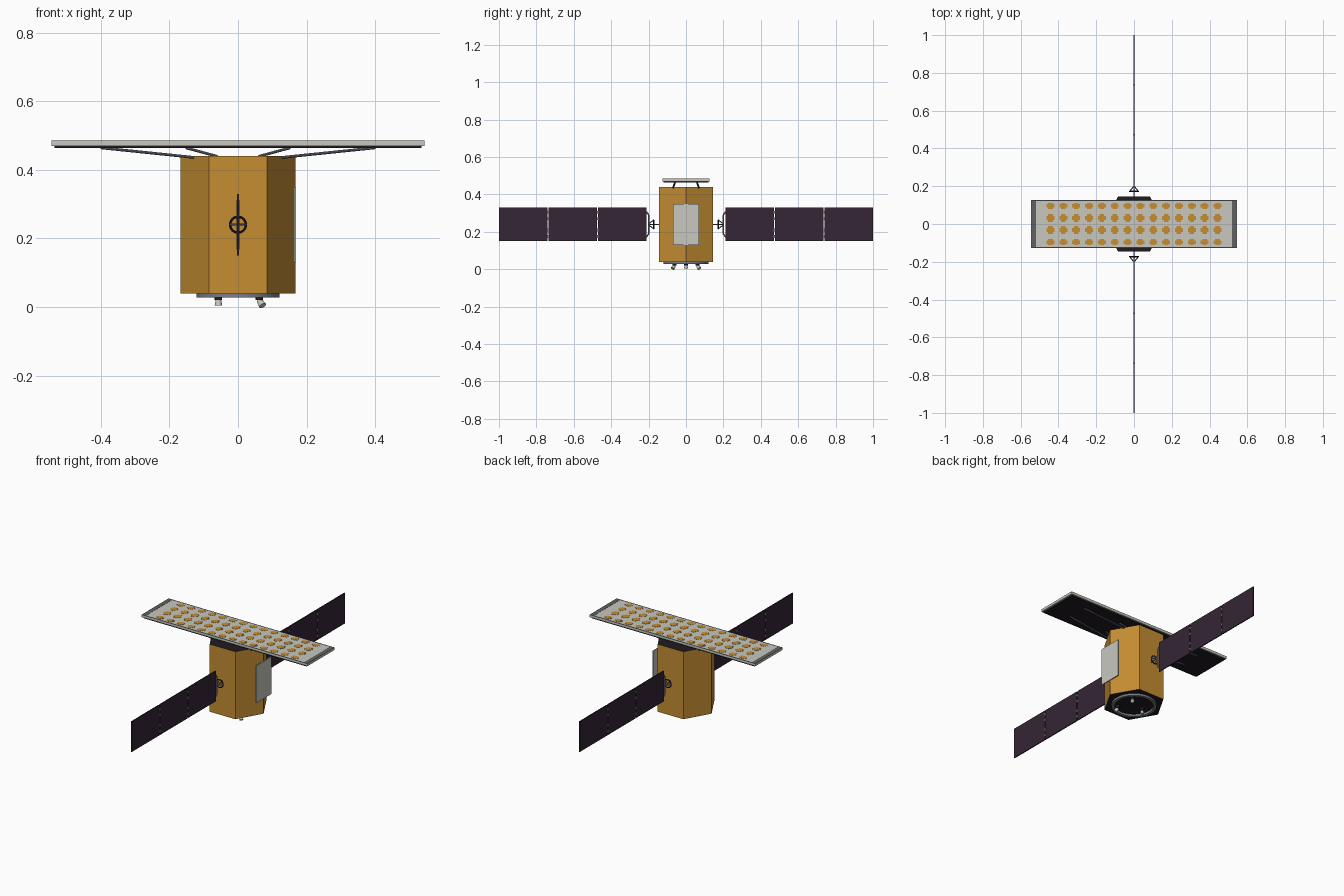
import bpy, bmesh, math
from mathutils import Vector, Matrix

if "Cube" in bpy.data.objects:
    bpy.data.objects.remove(bpy.data.objects["Cube"], do_unlink=True)


def material(name, r, g, b):
    m = bpy.data.materials.new(name)
    m.use_nodes = True
    m.diffuse_color = (r, g, b, 1)
    node = next(n for n in m.node_tree.nodes if n.type == "BSDF_PRINCIPLED")
    node.inputs["Base Color"].default_value = (r, g, b, 1)
    node.inputs["Roughness"].default_value = 0.7
    return m


gold = material("gold foil", 0.56, 0.27, 0.032)
white = material("pale panel", 0.58, 0.58, 0.53)
cell = material("dark purple cell", 0.034, 0.019, 0.036)
black = material("black", 0.015, 0.011, 0.014)
grey = material("metal grey", 0.2, 0.21, 0.24)
trim = material("dark grey trim", 0.12, 0.12, 0.12)


def finish(name, bm, *mats, smooth=False):
    bmesh.ops.recalc_face_normals(bm, faces=bm.faces)
    mesh = bpy.data.meshes.new(name)
    bm.to_mesh(mesh)
    bm.free()
    for m in mats:
        mesh.materials.append(m)
    ob = bpy.data.objects.new(name, mesh)
    bpy.context.collection.objects.link(ob)
    if smooth:
        bpy.ops.object.select_all(action="DESELECT")
        ob.select_set(True)
        bpy.context.view_layer.objects.active = ob
        bpy.ops.object.shade_smooth_by_angle()
    return ob


def add_box(bm, center, size):
    mat = Matrix.Translation(center) @ Matrix.Diagonal((*size, 1))
    bmesh.ops.create_cube(bm, size=1, matrix=mat)


def box(name, center, size, mat):
    bm = bmesh.new()
    add_box(bm, center, size)
    return finish(name, bm, mat)


def add_rod(bm, a, b, r1, r2=None, sides=10):
    a, b = Vector(a), Vector(b)
    d = b - a
    mat = Matrix.Translation((a + b) / 2) @ d.to_track_quat("Z", "Y").to_matrix().to_4x4()
    bmesh.ops.create_cone(bm, cap_ends=True, segments=sides, radius1=r1,
                          radius2=r1 if r2 is None else r2, depth=d.length, matrix=mat)


def rod(name, a, b, r1, mat, r2=None, sides=10):
    bm = bmesh.new()
    add_rod(bm, a, b, r1, r2, sides)
    return finish(name, bm, mat, smooth=True)


# Six-sided body: foil sides, black end caps
bm = bmesh.new()
ring = [bm.verts.new((0.168 * math.cos(i * math.pi / 3), 0.168 * math.sin(i * math.pi / 3), 0.04))
        for i in range(6)]
base = bm.faces.new(ring)
ext = bmesh.ops.extrude_face_region(bm, geom=[base], use_keep_orig=True)
bmesh.ops.translate(bm, vec=(0, 0, 0.4), verts=[v for v in ext["geom"] if isinstance(v, bmesh.types.BMVert)])
for f in bm.faces:
    f.normal_update()
    f.material_index = 1 if abs(f.normal.z) > 0.5 else 0
finish("body", bm, gold, black)

# Flat radiator across the +x corner
box("radiator", (0.1665, 0, 0.24), (0.006, 0.14, 0.22), white)

# Launch adapter ring: lathed rectangle
bm = bmesh.new()
profile = [bm.verts.new((r, 0, z)) for r, z in ((0.105, 0.028), (0.121, 0.028), (0.121, 0.042), (0.105, 0.042))]
edges = [bm.edges.new((profile[i], profile[(i + 1) % 4])) for i in range(4)]
bmesh.ops.spin(bm, geom=profile + edges, axis=(0, 0, 1), cent=(0, 0, 0), angle=2 * math.pi, steps=48)
bmesh.ops.remove_doubles(bm, verts=bm.verts, dist=0.0005)
finish("adapter_ring", bm, grey, smooth=True)

# Thrusters: one straight, two tilted
for i, (x, y, dx, dy) in enumerate(((-0.057, 0, 0, 0), (0.062, 0.062, 0.01, 0.01), (0.062, -0.062, 0.01, -0.01))):
    top, mid = Vector((x, y, 0.042)), Vector((x, y, 0.02))
    rod(f"thruster_mount_{i}", top, mid, 0.011, black, sides=12)
    rod(f"thruster_nozzle_{i}", mid, mid + Vector((dx, dy, -0.016)), 0.008, white, r2=0.011, sides=16)

# Antenna slab with dark end strips and black underside
box("antenna_slab", (0, 0, 0.477), (1.088, 0.252, 0.014), white)
box("antenna_underside", (0, 0, 0.4665), (1.068, 0.238, 0.007), black)
for s, side in ((1, "left"), (-1, "right")):
    box(f"antenna_end_strip_{side}", (s * 0.531, 0, 0.4843), (0.025, 0.25, 0.0015), trim)
    box(f"antenna_edge_strip_{side}", (0, s * 0.1245, 0.4843), (1.086, 0.003, 0.0015), trim)

# Grid of cross-shaped radiating patches
bm = bmesh.new()
for col in range(14):
    for row in range(4):
        x, y = (col - 6.5) * 0.068, (row - 1.5) * 0.064
        ly = 0.032 if row in (0, 3) else 0.042
        add_box(bm, (x, y, 0.4843), (0.042, 0.019, 0.0014))
        add_box(bm, (x, y, 0.4845), (0.024, ly, 0.0014))
finish("antenna_patches", bm, gold)

# Struts between body and antenna
bm = bmesh.new()
for sx in (1, -1):
    for sy in (1, -1):
        add_rod(bm, (sx * 0.128, sy * 0.068, 0.436), (sx * 0.40, sy * 0.058, 0.464), 0.004)
        add_rod(bm, (sx * 0.06, sy * 0.07, 0.439), (sx * 0.152, sy * 0.058, 0.464), 0.004)
finish("antenna_struts", bm, grey, smooth=True)

# Solar wings
for s, side in ((-1, "front"), (1, "back")):
    for i in range(3):
        box(f"{side}_solar_panel_{i}", (0, s * (0.34 + i * 0.265), 0.24), (0.006, 0.259, 0.18), cell)

    # Hinges between panels and at the root
    bm = bmesh.new()
    for i in range(2):
        for z in (0.175, 0.21, 0.27, 0.305):
            add_box(bm, (0, s * (0.4725 + i * 0.265), z), (0.008, 0.008, 0.014))
    finish(f"{side}_hinges", bm, grey)

    # Yoke: upright bar joined to the panel and drive ring
    bm = bmesh.new()
    add_rod(bm, (0, s * 0.199, 0.19), (0, s * 0.199, 0.29), 0.004)
    for k in (1, -1):
        add_rod(bm, (0, s * 0.199, 0.24 + k * 0.05), (0, s * 0.212, 0.24 + k * 0.068), 0.004)
        add_rod(bm, (0, s * 0.173, 0.24 + k * 0.023), (0, s * 0.198, 0.24 + k * 0.004), 0.003)
        add_rod(bm, (k * 0.023, s * 0.173, 0.24), (k * 0.003, s * 0.198, 0.24), 0.003)
    add_rod(bm, (0, s * 0.14, 0.24), (0, s * 0.199, 0.24), 0.003)
    finish(f"{side}_yoke", bm, grey, smooth=True)

    # Drive ring
    bpy.ops.mesh.primitive_torus_add(location=(0, s * 0.173, 0.24), rotation=(math.pi / 2, 0, 0),
                                     major_radius=0.023, minor_radius=0.0035,
                                     major_segments=32, minor_segments=8)
    drive = bpy.context.object
    drive.name = f"{side}_drive_ring"
    drive.data.materials.append(black)
    bpy.ops.object.shade_smooth_by_angle()
